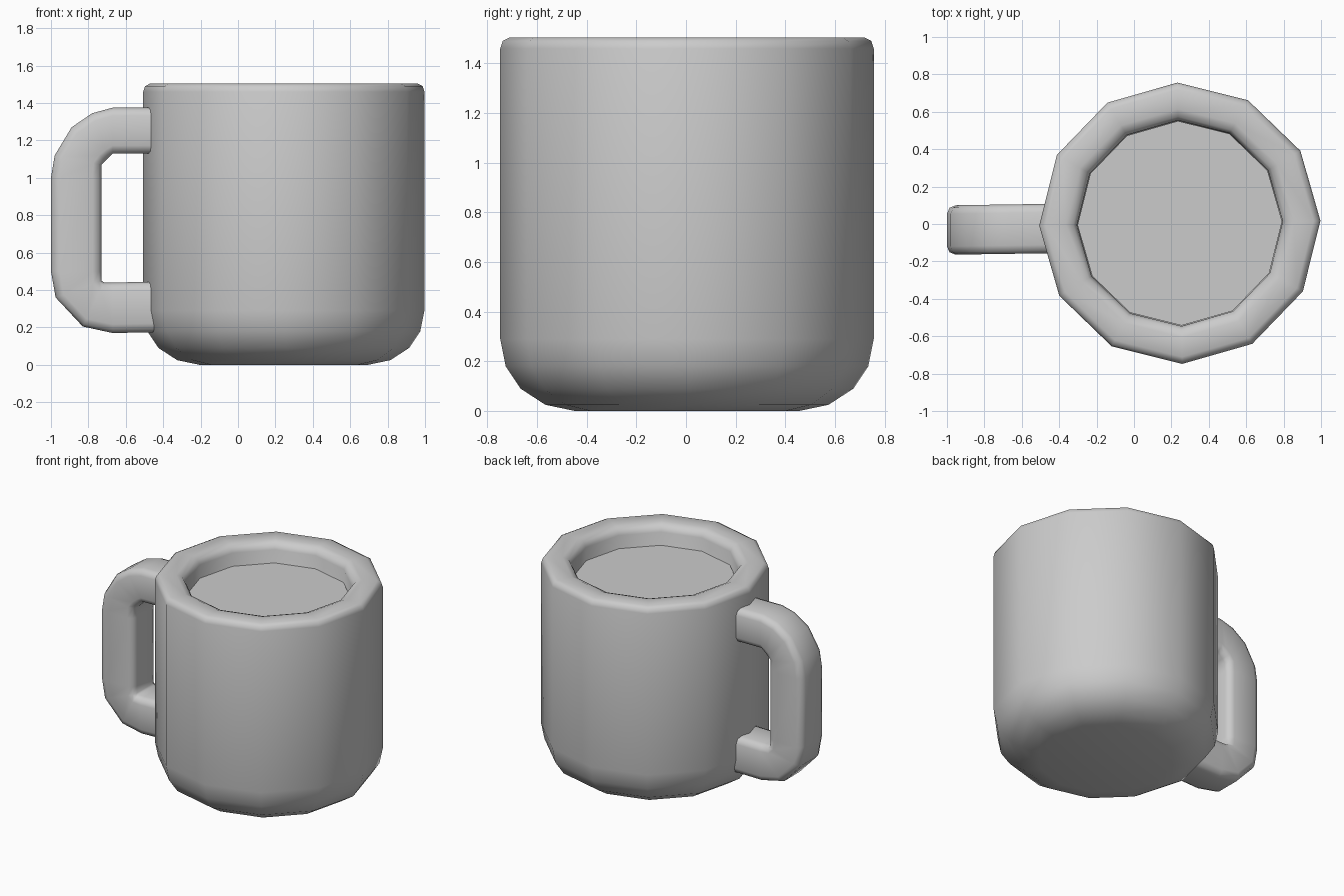
import bpy, bmesh, math
from mathutils import Vector

cube = bpy.data.objects.get("Cube")
if cube:
    bpy.data.objects.remove(cube, do_unlink=True)

SIDES = 12
CENTRE = Vector((0.245, 0.004, 0))
TURN = math.radians(1)

clay = bpy.data.materials.new("grey_clay")
clay.use_nodes = True
clay.diffuse_color = (0.6, 0.6, 0.6, 1)
clay.node_tree.nodes["Principled BSDF"].inputs["Base Color"].default_value = (0.6, 0.6, 0.6, 1)


def finish(name, bm, angle):
    """Turn a bmesh into a smooth shaded object."""
    bmesh.ops.recalc_face_normals(bm, faces=bm.faces)
    mesh = bpy.data.meshes.new(name)
    bm.to_mesh(mesh)
    bm.free()
    mesh.materials.append(clay)
    obj = bpy.data.objects.new(name, mesh)
    bpy.context.collection.objects.link(obj)
    bpy.ops.object.select_all(action="DESELECT")
    obj.select_set(True)
    bpy.context.view_layer.objects.active = obj
    bpy.ops.object.shade_smooth_by_angle(angle=math.radians(angle))
    return obj


def loft(bm, rings):
    """Skin a row of closed rings and cap both ends."""
    loops = [[bm.verts.new(p) for p in ring] for ring in rings]
    for a, b in zip(loops, loops[1:]):
        for i in range(len(a)):
            j = (i + 1) % len(a)
            bm.faces.new((a[i], a[j], b[j], b[i]))
    bm.faces.new(loops[0])
    bm.faces.new(loops[-1])


def circle(radius, z):
    angles = [TURN + math.tau * i / SIDES for i in range(SIDES)]
    return [CENTRE + Vector((radius * math.cos(a), radius * math.sin(a), z)) for a in angles]


# Cup: rounded base, straight wall, soft rim and hollow inside
profile = [(0.45, 0), (0.57, 0.025), (0.67, 0.09), (0.73, 0.18), (0.752, 0.29),
           (0.752, 1.46), (0.742, 1.49), (0.715, 1.504), (0.61, 1.504),
           (0.57, 1.488), (0.55, 1.45), (0.545, 0.3), (0.4, 0.2)]
bm = bmesh.new()
loft(bm, [circle(r, z) for r, z in profile])
finish("cup", bm, 60)

# Drink: flat disc just under the rim
bm = bmesh.new()
bm.faces.new([bm.verts.new(p) for p in circle(0.547, 1.355)])
finish("drink", bm, 30)

# Handle: rounded section swept between an outer and an inner outline
outline = [((-0.42, 1.375), (-0.42, 1.13)), ((-0.67, 1.375), (-0.67, 1.13)),
           ((-0.78, 1.345), (-0.69, 1.11)), ((-0.89, 1.27), (-0.71, 1.09)),
           ((-0.98, 1.12), (-0.73, 1.07)), ((-1, 1), (-0.73, 1)),
           ((-1, 0.5), (-0.73, 0.5)), ((-0.975, 0.36), (-0.73, 0.45)),
           ((-0.83, 0.205), (-0.715, 0.44)), ((-0.67, 0.17), (-0.67, 0.44)),
           ((-0.42, 0.175), (-0.42, 0.445))]
HALF, ROUND = 0.132, 0.045

# Rounded corners as (share of thickness, side offset)
section = []
for corner in range(4):
    for step in range(3):
        a = math.radians(90 * corner + 45 * step)
        sx = 1 if corner in (0, 3) else -1
        sy = 1 if corner in (0, 1) else -1
        across = sx * (0.5 - ROUND / 0.26) + math.cos(a) * ROUND / 0.26
        side = sy * (HALF - ROUND) + math.sin(a) * ROUND
        section.append((across + 0.5, side))

rings = []
for outer, inner in outline:
    o, i = Vector((outer[0], 0, outer[1])), Vector((inner[0], 0, inner[1]))
    ring = []
    for across, side in section:
        p = i.lerp(o, across)
        p.y = side - 0.028 + 0.015 * (p.x + 0.7)
        ring.append(p)
    rings.append(ring)
bm = bmesh.new()
loft(bm, rings)
finish("handle", bm, 60)
